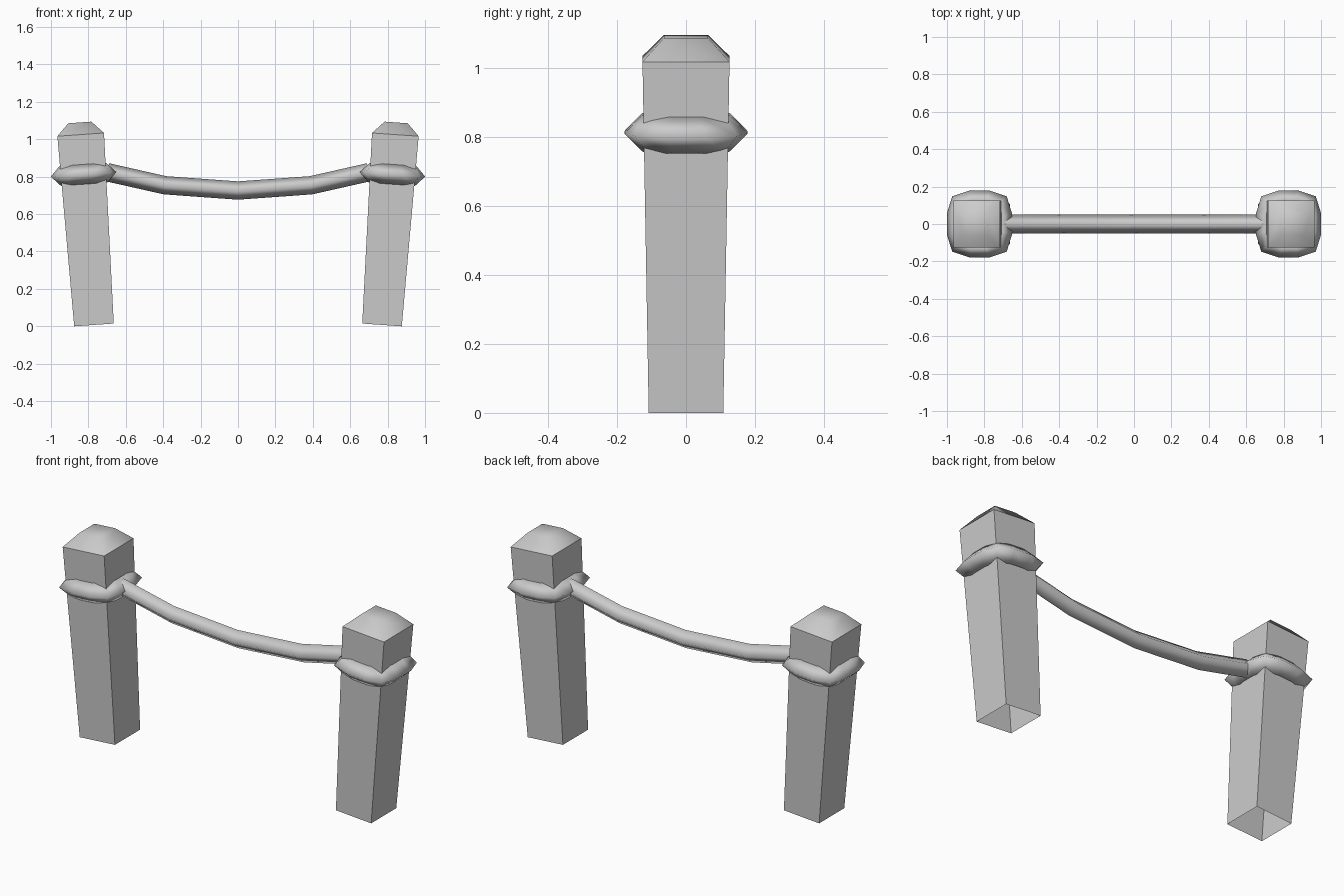
import bpy, bmesh, math
from mathutils import Matrix, Vector

if "Cube" in bpy.data.objects:
    bpy.data.objects.remove(bpy.data.objects["Cube"])

# local frame of the left post: leaning outward from its base
LEAN = Matrix.Translation((-0.77, 0, 0.0075)) @ Matrix.Rotation(math.radians(-4), 4, 'Y')


def make_object(name, bm, mirrored=True):
    bmesh.ops.recalc_face_normals(bm, faces=bm.faces[:])
    mesh = bpy.data.meshes.new(name)
    bm.to_mesh(mesh)
    bm.free()
    obj = bpy.data.objects.new(name, mesh)
    bpy.context.collection.objects.link(obj)
    if mirrored:
        obj.modifiers.new("mirror", 'MIRROR').use_mirror_merge = False
    return obj


def bridge(bm, a, b, smooth):
    n = len(a)
    for i in range(n):
        f = bm.faces.new((a[i], a[(i + 1) % n], b[(i + 1) % n], b[i]))
        f.smooth = smooth


# posts: open-bottomed tapered square with a chamfered cap
bm = bmesh.new()
rings = []
for hx, hy, z in ((0.106, 0.108, 0), (0.125, 0.126, 1.02), (0.062, 0.064, 1.085)):
    rings.append([bm.verts.new(LEAN @ Vector((sx * hx, sy * hy, z)))
                  for sx, sy in ((-1, -1), (1, -1), (1, 1), (-1, 1))])
bridge(bm, rings[0], rings[1], False)
bridge(bm, rings[1], rings[2], True)
bm.faces.new(rings[2]).smooth = True
make_object("posts", bm)

# rope collars: four-sided section swept round a rounded square
bm = bmesh.new()
R = 0.053
quarter = [Vector((0.175, 0.055, 0)), Vector((0.146, 0.148, 0)), Vector((0.055, 0.178, 0))]
plan = quarter + [Vector((-p.x, p.y, 0)) for p in reversed(quarter)]
plan += [Vector((-p.x, -p.y, 0)) for p in plan]
loops = []
for p in plan:
    n = p.normalized()
    loops.append([bm.verts.new(LEAN @ (p - n * d + Vector((0, 0, 0.807 + h))))
                  for d, h in ((0, 0), (R, R), (2 * R, 0), (R, -R))])
for i in range(len(loops)):
    bridge(bm, loops[i], loops[(i + 1) % len(loops)], True)
make_object("rope_collars", bm)

# sagging rope between the posts
bm = bmesh.new()
path = [(-0.70, 0.824), (-0.39, 0.754), (0, 0.726), (0.39, 0.754), (0.70, 0.824)]
slopes = [-0.22, -0.15, 0, 0.15, 0.22]
loops = []
for (x, z), s in zip(path, slopes):
    up = Vector((-s, 0, 1)).normalized() * 0.049
    c = Vector((x, 0, z))
    side = Vector((0, 0.05, 0))
    loops.append([bm.verts.new(c + o) for o in (up, side, -up, -side)])
for a, b in zip(loops, loops[1:]):
    bridge(bm, a, b, True)
make_object("hanging_rope", bm, mirrored=False)
